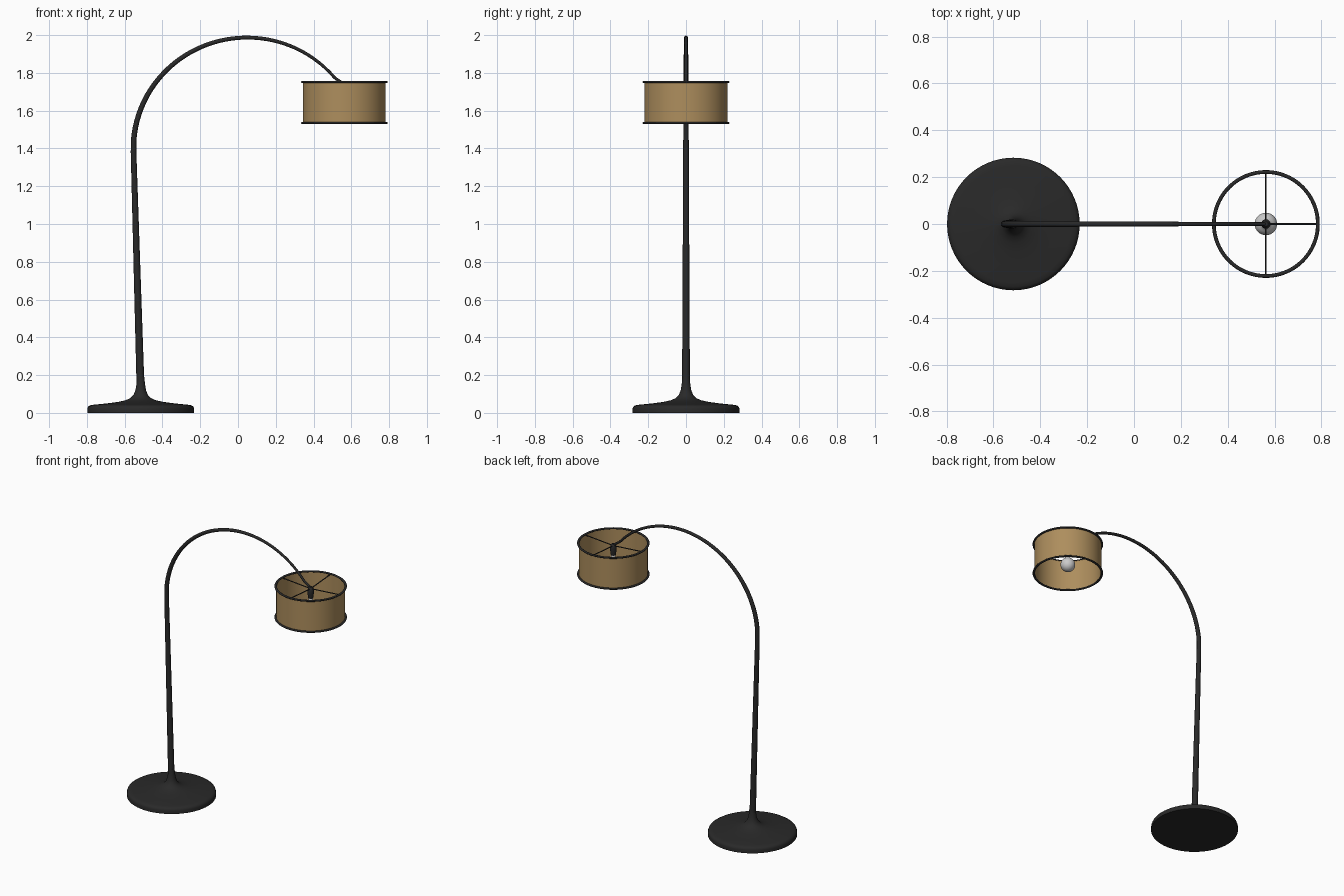
import bpy, bmesh
from math import cos, sin, pi, radians
from mathutils import Vector

if "Cube" in bpy.data.objects:
    bpy.data.objects.remove(bpy.data.objects["Cube"])

BASE_X, SHADE_X = -0.515, 0.563


def material(name, color):
    m = bpy.data.materials.new(name)
    m.diffuse_color = (*color, 1)
    m.use_nodes = True
    m.node_tree.nodes["Principled BSDF"].inputs["Base Color"].default_value = m.diffuse_color
    return m


black = material("black_metal", (0.022, 0.022, 0.022))
tan = material("tan_fabric", (0.42, 0.27, 0.11))


def finish(obj, mat, angle=40):
    if mat:
        obj.data.materials.append(mat)
    bpy.ops.object.select_all(action='DESELECT')
    obj.select_set(True)
    bpy.context.view_layer.objects.active = obj
    bpy.ops.object.shade_smooth_by_angle(angle=radians(angle))


def lathe(name, profile, x, mat, closed=False, steps=64):
    """Revolve (radius, z) points about a vertical axis at x."""
    bm = bmesh.new()
    pts = profile + profile[:1] if closed else profile
    vs = [bm.verts.new((r, 0, z)) for r, z in pts]
    es = [bm.edges.new(p) for p in zip(vs, vs[1:])]
    bmesh.ops.spin(bm, geom=vs + es, cent=(0, 0, 0), axis=(0, 0, 1),
                   angle=2 * pi, steps=steps, use_merge=False)
    bmesh.ops.remove_doubles(bm, verts=bm.verts, dist=1e-5)
    bmesh.ops.recalc_face_normals(bm, faces=bm.faces)
    me = bpy.data.meshes.new(name)
    bm.to_mesh(me)
    bm.free()
    obj = bpy.data.objects.new(name, me)
    obj.location.x = x
    bpy.context.collection.objects.link(obj)
    finish(obj, mat)


def tube(name, points, mat, resolution=6):
    """Round tube through (position, radius) points."""
    cu = bpy.data.curves.new(name, 'CURVE')
    cu.dimensions = '3D'
    cu.bevel_depth = 1
    cu.bevel_resolution = resolution
    cu.use_fill_caps = True
    sp = cu.splines.new('POLY')
    sp.points.add(len(points) - 1)
    for p, (co, r) in zip(sp.points, points):
        p.co = (*co, 1)
        p.radius = r
    obj = bpy.data.objects.new(name, cu)
    bpy.context.collection.objects.link(obj)
    bpy.ops.object.select_all(action='DESELECT')
    obj.select_set(True)
    bpy.context.view_layer.objects.active = obj
    bpy.ops.object.convert(target='MESH')
    finish(bpy.context.object, mat)


# weighted base flaring up into the pole
lathe("base", [(0, 0), (0.283, 0), (0.283, 0.022), (0.279, 0.033), (0.268, 0.04),
               (0.25, 0.043), (0.18, 0.05), (0.12, 0.058), (0.08, 0.067),
               (0.055, 0.078), (0.038, 0.095), (0.028, 0.12), (0.023, 0.15),
               (0.019, 0.19), (0, 0.19)], BASE_X, black)

# leaning pole running into a tapering arc
path = [Vector((BASE_X + (-0.553 - BASE_X) * t, 0, 0.1 + 1.28 * t))
        for t in [i / 8 for i in range(9)]]
for i in range(1, 41):
    a = pi - (pi - radians(36)) * i / 40
    path.append(Vector((0.048 + 0.602 * cos(a), 0, 1.4 + 0.587 * sin(a))))
path[-1] = Vector((SHADE_X - 0.004, 0, 1.742))
lengths = [0]
for p, q in zip(path, path[1:]):
    lengths.append(lengths[-1] + (q - p).length)
tube("arched_pole", [(p, 0.021 - 0.0135 * s / lengths[-1])
                     for p, s in zip(path, lengths)], black)

# open drum shade with a thin wall
lathe("shade", [(0.219, 1.537), (0.219, 1.752), (0.216, 1.752), (0.216, 1.537)],
      SHADE_X, tan, closed=True, steps=96)

# rims at both ends of the shade
for name, z in (("top_rim", 1.752), ("bottom_rim", 1.535)):
    lathe(name, [(0.222 + 0.008 * cos(k * pi / 6), z + 0.006 * sin(k * pi / 6))
                 for k in range(12)], SHADE_X, black, closed=True, steps=96)

# four spokes holding the shade to the socket
for k in range(4):
    c, s = cos(k * pi / 2), sin(k * pi / 2)
    tube(f"spoke_{k + 1}", [((SHADE_X + 0.01 * c, 0.01 * s, 1.735), 0.0035),
                            ((SHADE_X + 0.22 * c, 0.22 * s, 1.751), 0.0035)], black, 2)

# lamp socket
lathe("socket", [(0, 1.75), (0.01, 1.748), (0.017, 1.738), (0.02, 1.722),
                 (0.02, 1.7), (0.016, 1.67), (0, 1.67)], SHADE_X, black, steps=32)

# bulb with neck
ball = [(0.048 * sin(a), 1.598 - 0.048 * cos(a))
        for a in [pi * k / 20 for k in range(17)]]
lathe("bulb", [(0, 1.55)] + ball[1:] + [(0.019, 1.645), (0.015, 1.655),
      (0.014, 1.675), (0, 1.675)], SHADE_X, None, steps=32)
